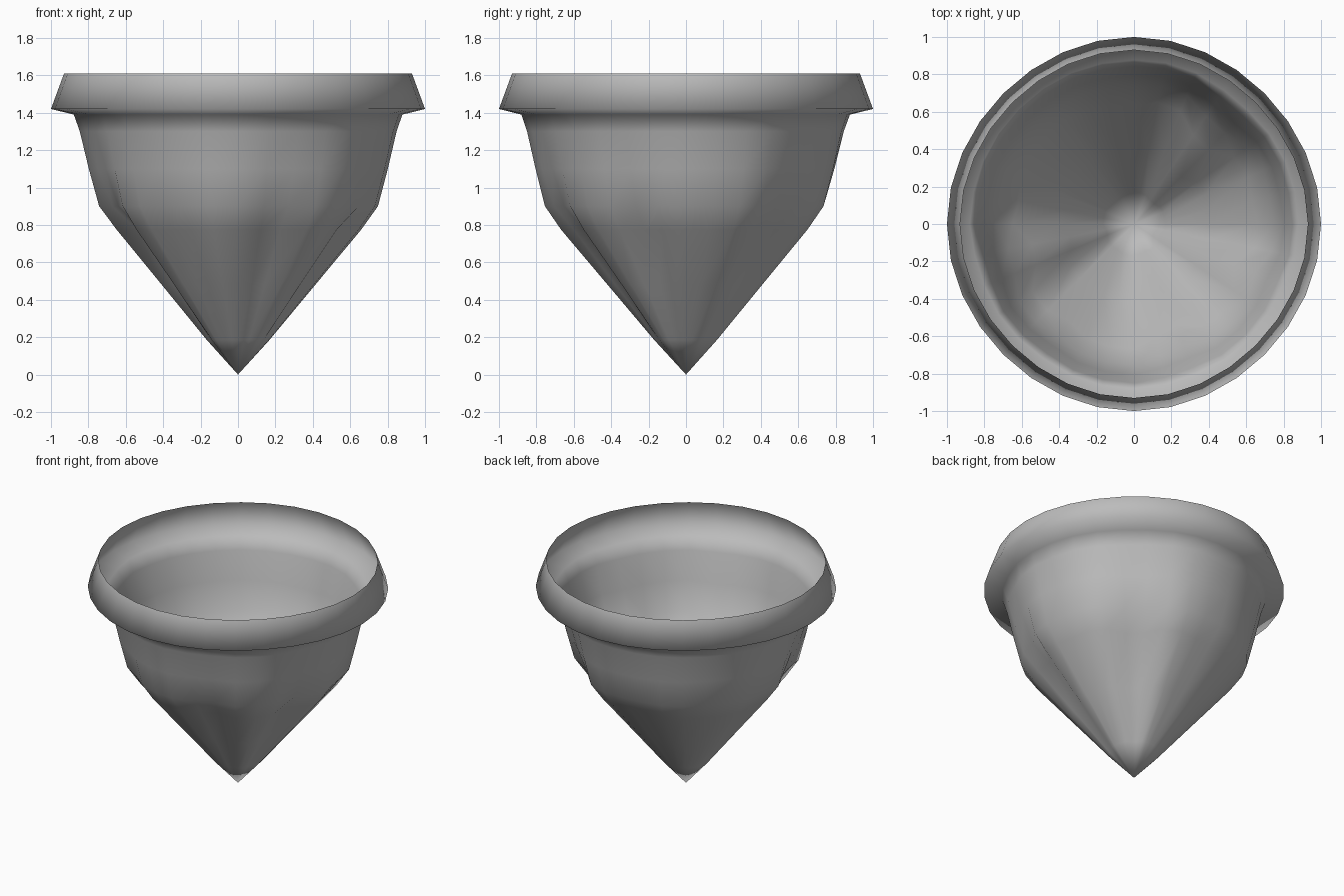
import bpy, bmesh, math

cube = bpy.data.objects.get("Cube")
if cube:
    bpy.data.objects.remove(cube)

grey = bpy.data.materials.new("plain grey")
grey.use_nodes = True
colour = (0.5, 0.5, 0.5, 1)
grey.diffuse_color = colour
grey.node_tree.nodes["Principled BSDF"].inputs["Base Color"].default_value = colour

SIDES = 32
# Profile from above the tip to the rim: radius, height, dent strength
PROFILE = [(0.17, 0.185, 0.15), (0.42, 0.48, 0.6), (0.67, 0.775, 1), (0.755, 0.9, 0.6),
           (0.805, 1.1, 0.35), (0.85, 1.3, 0.2), (0.88, 1.39, 0.1), (1, 1.42, 0), (0.93, 1.61, 0)]
# Creased hollows: angle, depth, angular width
DENTS = [(196, 0.14, 11), (50, 0.12, 12), (-24, 0.09, 9), (-72, 0.1, 9),
         (235, 0.04, 8), (168, 0.04, 8), (8, 0.03, 8), (95, 0.04, 12)]


def hollow(angle):
    total = 0
    for centre, depth, width in DENTS:
        gap = (angle - centre + 180) % 360 - 180
        total += depth * math.exp(-(gap / width) ** 2)
    return total


# Tapered cup and flared lip as one open shell
bm = bmesh.new()
tip = bm.verts.new((0, 0, 0))
rings = []
for radius, height, strength in PROFILE:
    ring = []
    for i in range(SIDES):
        angle = 360 * i / SIDES
        a = math.radians(angle)
        # The plan is very slightly squared off on the diagonals
        r = radius * (1 - 0.006 * (1 - math.cos(4 * a))) - strength * hollow(angle)
        ring.append(bm.verts.new((r * math.cos(a), r * math.sin(a), height)))
    rings.append(ring)

for i in range(SIDES):
    j = (i + 1) % SIDES
    bm.faces.new((tip, rings[0][j], rings[0][i]))
    for low, high in zip(rings, rings[1:]):
        bm.faces.new((low[i], low[j], high[j], high[i]))

# Soft shading over folds and lip alike
for face in bm.faces:
    face.smooth = True

mesh = bpy.data.meshes.new("tapered_cup")
bm.to_mesh(mesh)
bm.free()
mesh.materials.append(grey)
cup = bpy.data.objects.new("tapered_cup", mesh)
bpy.context.collection.objects.link(cup)
